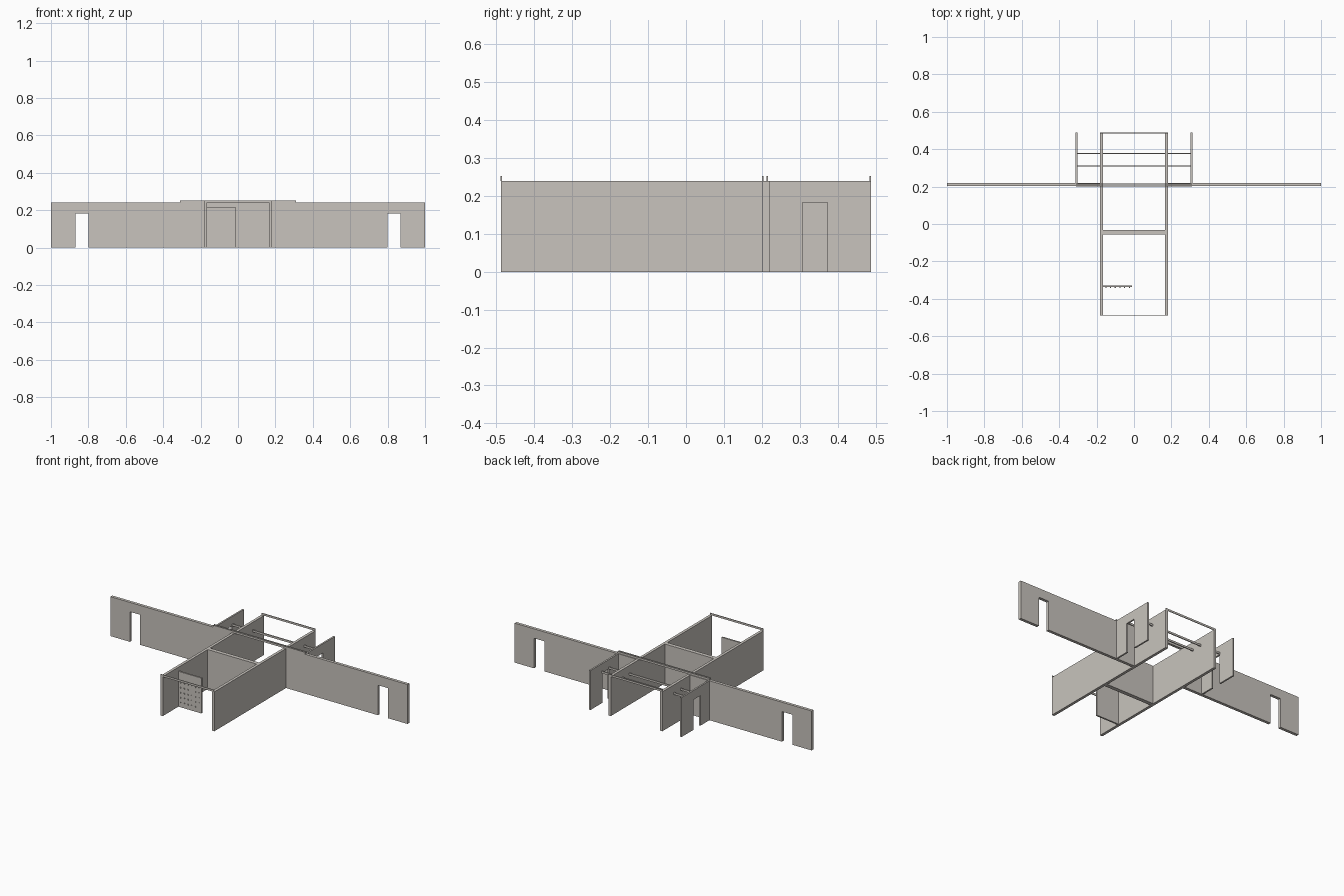
import bpy, bmesh
from mathutils import Vector

old = bpy.data.objects.get("Cube")
if old:
    bpy.data.objects.remove(old, do_unlink=True)

HEIGHT = 0.24
DOOR_TOP = 0.183

plaster = bpy.data.materials.new("warm grey plaster")
plaster.use_nodes = True
colour = (0.58, 0.55, 0.51, 1)
plaster.diffuse_color = colour
plaster.node_tree.nodes["Principled BSDF"].inputs["Base Color"].default_value = colour


def finish(name, bm):
    bmesh.ops.recalc_face_normals(bm, faces=bm.faces)
    mesh = bpy.data.meshes.new(name)
    bm.to_mesh(mesh)
    bm.free()
    mesh.materials.append(plaster)
    obj = bpy.data.objects.new(name, mesh)
    bpy.context.collection.objects.link(obj)
    return obj


def add_box(bm, low, high):
    low, high = Vector(low), Vector(high)
    verts = bmesh.ops.create_cube(bm, size=1)["verts"]
    for v in verts:
        v.co = (low + high) / 2 + v.co * (high - low)


def box(name, low, high):
    bm = bmesh.new()
    add_box(bm, low, high)
    return finish(name, bm)


def door_wall(name, start, end, door, place, depth):
    """Extrude a wall elevation that has a doorway notched from the floor."""
    a, b = door
    outline = [(start, 0), (a, 0), (a, DOOR_TOP), (b, DOOR_TOP),
               (b, 0), (end, 0), (end, HEIGHT), (start, HEIGHT)]
    bm = bmesh.new()
    face = bm.faces.new([bm.verts.new(place(u, z)) for u, z in outline])
    moved = bmesh.ops.extrude_face_region(bm, geom=[face])["geom"]
    bmesh.ops.translate(bm, vec=depth,
                        verts=[g for g in moved if isinstance(g, bmesh.types.BMVert)])
    return finish(name, bm)


# Mirrored walls
for side, s in (("left", 1), ("right", -1)):
    x = sorted((s * 0.165, s * 0.182))
    box(side + "_corridor_wall", (x[0], -0.488, 0), (x[1], 0.488, HEIGHT))
    door_wall(side + "_long_wall", s * 0.182, s, (s * 0.80, s * 0.87),
              lambda u, z: (u, 0.202, z), (0, 0.018, 0))
    door_wall(side + "_porch_wall", 0.218, 0.488, (0.308, 0.373),
              lambda u, z: (s * 0.312, u, z), (-s * 0.01, 0, 0))

# Partition across the corridor
box("cross_wall", (-0.165, -0.056, 0), (0.165, -0.032, HEIGHT))

# Thin rails resting on the wall tops
for name, y, half in (("front_top_rail", -0.488, 0.18), ("back_top_rail", 0.486, 0.18),
                      ("middle_top_rail_front", 0.203, 0.31),
                      ("middle_top_rail_back", 0.214, 0.31)):
    box(name, (-half, y - 0.002, HEIGHT), (half, y + 0.002, 0.252))

# Beams linking the porch doorways
for name, y in (("inner_beam", 0.31), ("outer_beam", 0.377)):
    box(name, (-0.31, y - 0.003, 0.183), (0.31, y + 0.003, 0.195))

# Studded screen standing in the front bay
bm = bmesh.new()
add_box(bm, (-0.165, -0.338, 0), (-0.01, -0.328, 0.215))
for i in range(6):
    for j in range(5):
        cx, cz = -0.15 + i * 0.025, 0.03 + j * 0.03
        add_box(bm, (cx - 0.003, -0.341, cz - 0.003), (cx + 0.003, -0.338, cz + 0.003))
finish("studded_screen", bm)
